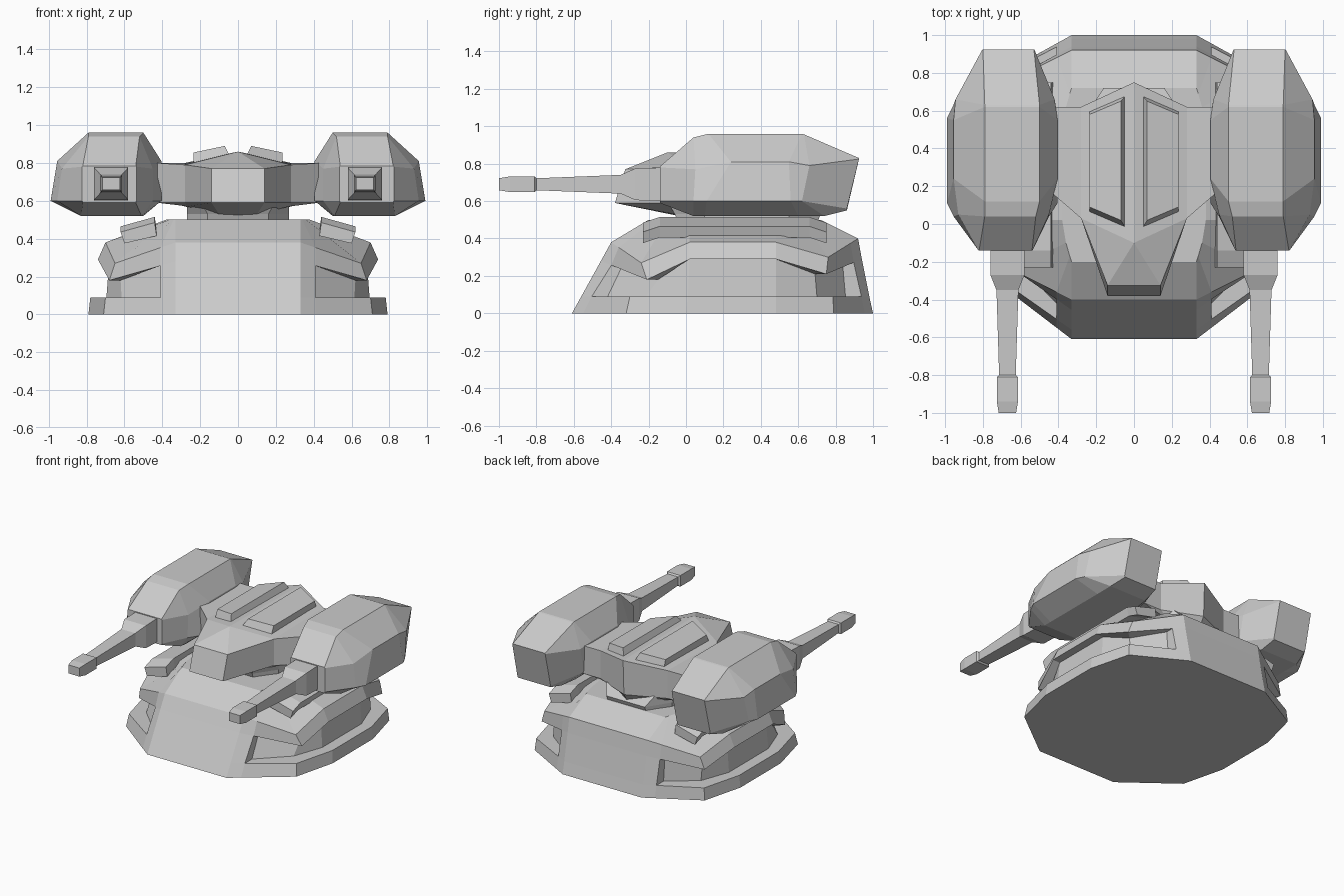
import bpy
import bmesh

cube = bpy.data.objects.get("Cube")
if cube:
    bpy.data.objects.remove(cube, do_unlink=True)

mat = bpy.data.materials.new("light_grey_armour")
mat.use_nodes = True
GREY = (0.6, 0.6, 0.6, 1)
mat.diffuse_color = GREY
mat.node_tree.nodes["Principled BSDF"].inputs["Base Color"].default_value = GREY


def finish(name, bm):
    bmesh.ops.remove_doubles(bm, verts=bm.verts, dist=0.0005)
    bmesh.ops.recalc_face_normals(bm, faces=bm.faces)
    mesh = bpy.data.meshes.new(name)
    bm.to_mesh(mesh)
    bm.free()
    mesh.materials.append(mat)
    obj = bpy.data.objects.new(name, mesh)
    bpy.context.collection.objects.link(obj)
    return obj


def loft(name, rings, sx=1):
    """Skin closed rings of points and cap both ends."""
    bm = bmesh.new()
    vs = [[bm.verts.new((x * sx, y, z)) for x, y, z in r] for r in rings]
    n = len(vs[0])
    for a, b in zip(vs, vs[1:]):
        for i in range(n):
            j = (i + 1) % n
            bm.faces.new((a[i], a[j], b[j], b[i]))
    bm.faces.new(vs[0])
    bm.faces.new(vs[-1])
    return finish(name, bm)


def both(half):
    """Complete a half outline with its mirror image."""
    return half + [(-x, y, z) for x, y, z in reversed(half) if x]


def with_jambs(p):
    """Add window jamb points on the two slanted sides of a six point outline."""
    def mix(a, b):
        t = (0.41 - a[0]) / (b[0] - a[0])
        return tuple(u + (v - u) * t for u, v in zip(a, b))
    return [p[0], mix(p[0], p[1]), *p[1:5], mix(p[5], p[4]), p[5]]


# Base: twelve sided skirt, recessed side bays and overhanging deck
def base():
    foot = with_jambs([(.33, -.61, 0), (.71, -.32, 0), (.79, 0, 0),
                       (.79, .48, 0), (.71, .79, 0), (.33, 1, 0)])
    ledge = with_jambs([(.33, -.56, .09), (.7, -.3, .09), (.78, .01, .09),
                        (.78, .48, .09), (.7, .785, .09), (.33, .98, .09)])
    lip = with_jambs([(.33, -.455, .28), (.68, -.21, .18), (.74, .02, .29),
                      (.74, .48, .29), (.68, .75, .21), (.33, .94, .29)])
    shoulder = with_jambs([(.33, -.4, .38), (.65, -.24, .27), (.7, .02, .38),
                           (.7, .48, .38), (.65, .76, .3), (.33, .92, .4)])
    deck = [(.33, -.2, .5), (.34, -.17, .5), (.36, -.1, .5), (.38, .02, .5),
            (.38, .48, .5), (.36, .62, .5), (.34, .69, .5), (.33, .72, .5)]

    def inset(ring, d):
        return [(x if x < .42 else x - d, y + (d if y < 0 else -d if y > .5 else 0), z)
                for x, y, z in ring]
    bm = bmesh.new()
    A, B, C, D, E, F, G = [[bm.verts.new(p) for p in both(r)] for r in (
        foot, ledge, inset(ledge, .085), inset(lip, .06), lip, shoulder, deck)]
    bays = set(range(1, 6)) | set(range(9, 14))
    for i in range(16):
        j = (i + 1) % 16
        levels = (A, B, C, D, E, F, G) if i in bays else (A, B, E, F, G)
        for a, b in zip(levels, levels[1:]):
            bm.faces.new((a[i], a[j], b[j], b[i]))
    for i in (1, 6, 9, 14):
        bm.faces.new((B[i], C[i], D[i], E[i]))
    bm.faces.new(A)
    bm.faces.new(G)
    finish("base", bm)


base()

# Turret neck
loft("turret_neck", [both([(w, f, z), (.27, .1, z), (.27, .55, z), (w, b, z)])
                     for z, w, f, b in ((.48, .16, -.04, .7), (.53, .16, -.06, .72),
                                        (.6, .2, -.1, .66))])

# Turret body with pointed nose and ridged roof
under = [(.0, -.06, .525), (.1, -.06, .53), (.27, .06, .57), (.3, .16, .575),
         (.3, .6, .575), (.2, .6, .55), (0, .7, .525)]
floor = [(0, -.38, .59), (.14, -.38, .59), (.28, .03, .59), (.43, .16, .59),
         (.43, .62, .59), (.28, .62, .59), (0, .74, .59)]
eaves = [(0, -.325, .77), (.14, -.325, .77), (.28, .03, .79), (.43, .16, .8),
         (.43, .62, .8), (.28, .62, .8), (0, .75, .85)]
ridge = [(0, -.1, .86), (.0, -.1, .86), (.0, -.1, .86), (.28, .16, .8),
         (.28, .62, .8), (.28, .62, .8), (0, .75, .85)]


def body():
    bm = bmesh.new()
    rows = [[bm.verts.new(p) for p in both(r)] for r in (under, floor, eaves)]
    n = len(rows[0])
    for a, b in zip(rows, rows[1:]):
        for i in range(n):
            j = (i + 1) % n
            bm.faces.new((a[i], a[j], b[j], b[i]))
    bm.faces.new(rows[0])
    peak = bm.verts.new((0, -.1, .86))
    top = rows[2]
    tail = top[6]
    bm.faces.new((top[0], top[1], peak))
    bm.faces.new((top[0], top[-1], peak))
    for s in (1, -1):
        k = [top[i] if s > 0 else top[-i] for i in range(1, 6)]
        if s < 0:
            k = [top[n - i] for i in range(1, 6)]
        bm.faces.new((k[0], k[1], peak))
        bm.faces.new((peak, k[1], k[4], tail))
        bm.faces.new((k[1], k[2], k[3], k[4]))
    finish("turret_body", bm)


body()

# Gun pod cross-sections: y of top, upper side, lower side, bottom; then sizes
PODS = [((-.14,) * 4, .54, .82, .785, .537, .823, .823, .78, .6, .54, .82, .59),
        ((.04, .05, .04, .04), .52, .79, .94, .45, .93, .955, .77, .6, .51, .83, .52),
        ((.12, .24, .11, .1), .5, .79, .96, .405, .955, .99, .81, .6, .5, .83, .52),
        ((.62, .55, .56, .6), .5, .79, .96, .405, .955, .99, .81, .6, .5, .83, .52),
        ((.63, .66, .62, .74), .5, .79, .957, .42, .945, .96, .79, .6, .52, .83, .52),
        ((.925, .925, .86, .86), .53, .8, .83, .528, .802, .805, .825, .56, .53, .8, .55)]


def pod_ring(ys, ti, to, zt, xi, xh, xl, zh, zl, bi, bo, zb):
    yt, yh, yl, yb = ys
    return [(ti, yt, zt), (to, yt, zt), (xh, yh, zh), (xl, yl, zl),
            (bo, yb, zb), (bi, yb, zb), (xi, yl, zl), (xi, yh, zh)]


def box_ring(x, y, z, hx, hz):
    return [(x + a * hx, y, z + b * hz) for a, b in ((-1, -1), (1, -1), (1, 1), (-1, 1))]


# Gun stations: y, half width, half height
GUN = [(-.1, .09, .09), (-.27, .09, .085), (-.35, .058, .05), (-.8, .044, .032),
       (-.81, .056, .042), (-.94, .056, .042), (-1, .046, .032)]

for s, side in ((1, "left"), (-1, "right")):
    loft(side + "_gun_pod", [pod_ring(*p) for p in PODS], s)
    loft(side + "_gun", [box_ring(.67, y, .69, w, h) for y, w, h in GUN], s)
    # Raised roof plate, chamfered toward its top
    loft(side + "_roof_plate",
         [[(.045, -.02, .84), (.235, .06, .79), (.235, .6, .79), (.045, .68, .83)],
          [(.07, .02, .89), (.235, .09, .855), (.235, .58, .855), (.07, .65, .89)]], s)
    # Deck rail that bends down at both ends
    loft(side + "_deck_rail",
         [[(.43, y, z - .04), (.44, y, z + .03), (.62, y, z - .02), (.6, y, z - .08)]
          for y, z in ((-.23, .455), (-.14, .485), (.66, .485), (.75, .455))], s)
